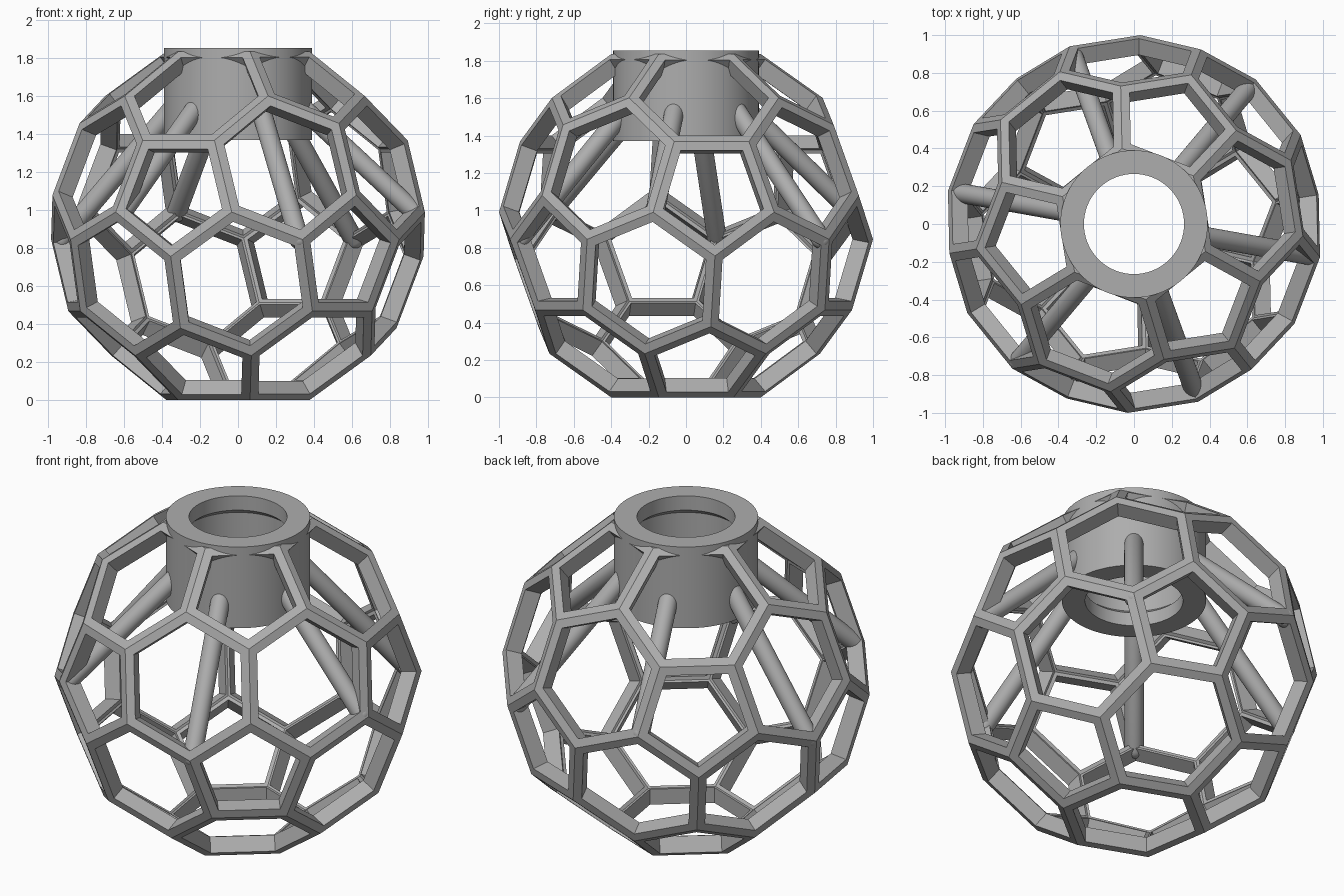
import bpy, bmesh, math
from mathutils import Vector, Matrix

cube = bpy.data.objects.get("Cube")
if cube:
    bpy.data.objects.remove(cube, do_unlink=True)

# One grey for everything
grey = bpy.data.materials.new("plain_grey")
grey.use_nodes = True
colour = (0.42, 0.42, 0.42, 1)
grey.diffuse_color = colour
grey.node_tree.nodes["Principled BSDF"].inputs["Base Color"].default_value = colour

RADIUS = 1.003      # corner radius of the cage
TURN = -51          # heading of one upper pentagon
BAR = 0.048         # half width of a bar
INNER = 0.9         # inner shell scale


def finish(bm, name, smooth=False):
    bmesh.ops.remove_doubles(bm, verts=bm.verts, dist=1e-4)
    bmesh.ops.recalc_face_normals(bm, faces=bm.faces)
    mesh = bpy.data.meshes.new(name)
    bm.to_mesh(mesh)
    bm.free()
    mesh.materials.append(grey)
    obj = bpy.data.objects.new(name, mesh)
    bpy.context.collection.objects.link(obj)
    if smooth:
        bpy.ops.object.select_all(action="DESELECT")
        obj.select_set(True)
        bpy.context.view_layer.objects.active = obj
        bpy.ops.object.shade_smooth_by_angle(angle=math.radians(35))
    return obj


def lathe(name, profile, steps, closed=False):
    bm = bmesh.new()
    verts = [bm.verts.new((r, 0, z)) for r, z in profile]
    pairs = list(zip(verts, verts[1:]))
    if closed:
        pairs.append((verts[-1], verts[0]))
    edges = [bm.edges.new(p) for p in pairs]
    bmesh.ops.spin(bm, geom=verts + edges, cent=(0, 0, 0), axis=(0, 0, 1),
                   angle=math.tau, steps=steps, use_duplicate=False)
    return finish(bm, name, smooth=True)


def polar(r, degrees, z):
    a = math.radians(degrees)
    return Vector((r * math.cos(a), r * math.sin(a), z))


# Icosahedron corners with a face on top, then cut at thirds of each edge
ico = []
for k in range(3):
    for tilt, offset in ((37.377, 0), (79.188, 60)):
        t = math.radians(tilt)
        p = polar(math.sin(t), TURN + offset + 120 * k, math.cos(t))
        ico += [p, -p]
corners = [a.lerp(b, 1 / 3) for a in ico for b in ico
           if 0.1 < (a - b).length < 1.2]
corners = [c.normalized() * RADIUS for c in corners]

hull = bmesh.new()
for c in corners:
    hull.verts.new(c)
bmesh.ops.convex_hull(hull, input=hull.verts)
bmesh.ops.dissolve_limit(hull, angle_limit=math.radians(5),
                         verts=hull.verts, edges=hull.edges)
hull.normal_update()
centre = Vector((0, 0, -min(c.z for c in corners)))

# Cage: each face becomes an outer rim, straight hole walls and an inner rim
cage = bmesh.new()
for face in hull.faces:
    outer = [v.co.copy() for v in face.verts]
    mid = sum(outer, Vector()) / len(outer)
    apothem = ((outer[0] + outer[1]) / 2 - mid).length
    hole = [mid.lerp(p, 1 - BAR / apothem) for p in outer]
    back = [p - mid * (1 - INNER) for p in hole]
    inner = [p * INNER for p in outer]
    loops = [[cage.verts.new(p + centre) for p in ring]
             for ring in (outer, hole, back, inner)]
    n = len(outer)
    for a, b in zip(loops, loops[1:]):
        for i in range(n):
            j = (i + 1) % n
            cage.faces.new((a[i], a[j], b[j], b[i]))
hull.free()
finish(cage, "cage_frame")

# Collar: tube with a lip at each end and a wider bore between
lathe("collar", [(0.39, 1.37), (0.39, 1.855), (0.265, 1.855), (0.265, 1.77),
                 (0.3, 1.74), (0.3, 1.48), (0.265, 1.45), (0.265, 1.37)],
      96, closed=True)

# Struts: round-ended rods from the collar wall to cage corners at the waist
ROD = 0.052
for k in range(6):
    heading = TURN - 19.1 + 60 * k
    rise = 0.072 if k % 2 else -0.072
    start = polar(0.355, heading, 1.53)
    end = polar(0.945, heading, centre.z + rise)
    span = end - start
    arc = [math.radians(a) for a in range(0, 91, 15)]
    cap = [(ROD * math.sin(a), -ROD * math.cos(a)) for a in arc]
    tip = [(r, span.length - z) for r, z in reversed(cap)]
    rod = lathe(f"strut_{k + 1}", cap + tip, 32)
    rod.matrix_world = (Matrix.Translation(start)
                        @ span.to_track_quat("Z", "Y").to_matrix().to_4x4())
